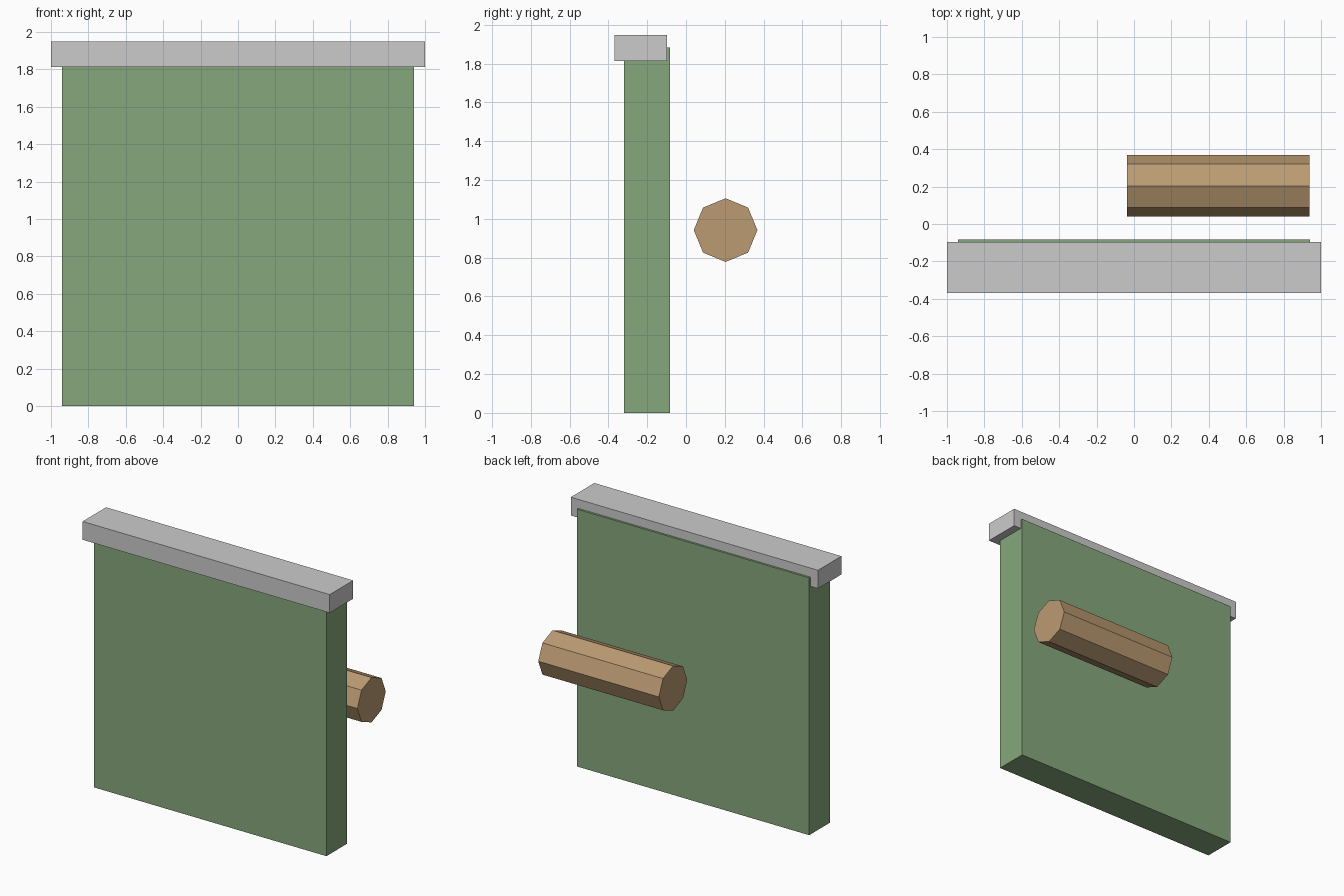
import bpy
from math import pi

if "Cube" in bpy.data.objects:
    bpy.data.objects.remove(bpy.data.objects["Cube"])


def paint(obj, name, color):
    mat = bpy.data.materials.new(name)
    mat.diffuse_color = (*color, 1)
    mat.use_nodes = True
    mat.node_tree.nodes["Principled BSDF"].inputs["Base Color"].default_value = mat.diffuse_color
    obj.data.materials.append(mat)


def box(name, lo, hi):
    center = [(a + b) / 2 for a, b in zip(lo, hi)]
    bpy.ops.mesh.primitive_cube_add(size=1, location=center)
    obj = bpy.context.object
    obj.name = name
    obj.scale = [b - a for a, b in zip(lo, hi)]
    bpy.ops.object.transform_apply(location=False, rotation=False, scale=True)
    return obj


# Upright slab
panel = box("wall_panel", (-0.94, -0.32, 0), (0.94, -0.082, 1.882))
paint(panel, "green", (0.24, 0.39, 0.20))

# Grey coping along the top, overhanging front and ends
box("top_cap", (-1, -0.368, 1.814), (1, -0.097, 1.948))

# Eight-sided log floating behind the slab, with a corner pointing up
bpy.ops.mesh.primitive_cylinder_add(
    vertices=8, radius=0.164, depth=0.976,
    location=(0.45, 0.204, 0.942), rotation=(0, pi / 2, 0))
log = bpy.context.object
log.name = "log"
paint(log, "wood", (0.50, 0.33, 0.17))
